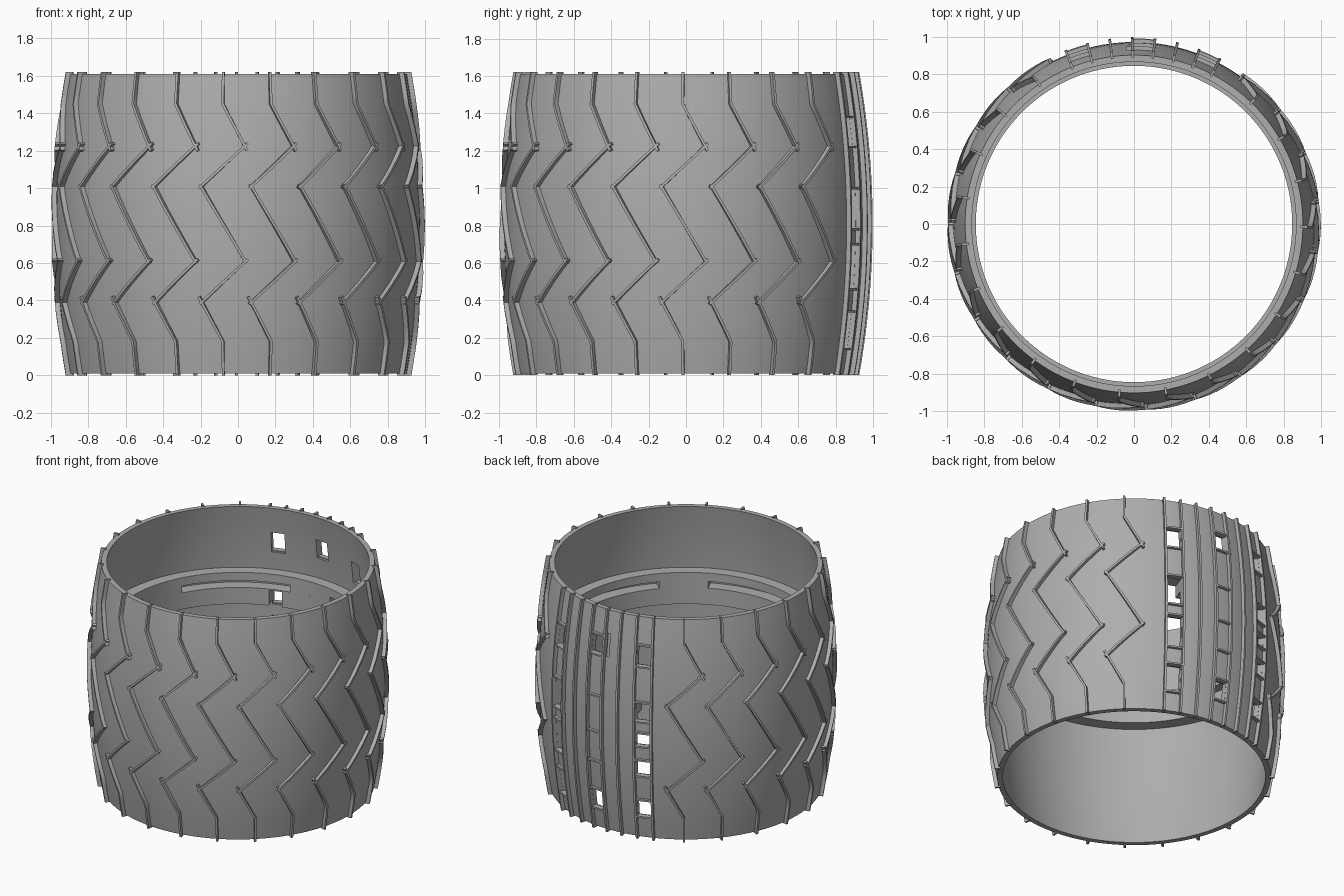
import bpy, bmesh, math

cube = bpy.data.objects.get("Cube")
if cube:
    bpy.data.objects.remove(cube)

H = 1.62
MID = H / 2
COVER = 0.026      # height of the raised treads


def skin_radius(z):
    """Barrel-shaped outer surface."""
    return 0.972 - 0.07 * ((z - MID) / 0.8) ** 2


metal = bpy.data.materials.new("grey_metal")
metal.use_nodes = True
metal.diffuse_color = (0.42, 0.42, 0.42, 1)
metal.node_tree.nodes["Principled BSDF"].inputs["Base Color"].default_value = (0.42, 0.42, 0.42, 1)


def finish(bm, name, smooth=True):
    bmesh.ops.recalc_face_normals(bm, faces=bm.faces)
    mesh = bpy.data.meshes.new(name)
    bm.to_mesh(mesh)
    bm.free()
    mesh.materials.append(metal)
    obj = bpy.data.objects.new(name, mesh)
    bpy.context.collection.objects.link(obj)
    if smooth:
        shade(obj)
    return obj


def shade(obj):
    bpy.ops.object.select_all(action='DESELECT')
    obj.select_set(True)
    bpy.context.view_layer.objects.active = obj
    bpy.ops.object.shade_smooth_by_angle(angle=math.radians(30))


def skin_loops(bm, loops, closed):
    """Join a row of matching vertex loops into a solid."""
    n = len(loops[0])
    pairs = list(zip(loops, loops[1:]))
    if closed:
        pairs.append((loops[-1], loops[0]))
    else:
        bm.faces.new(loops[0])
        bm.faces.new(loops[-1][::-1])
    for a, b in pairs:
        for i in range(n):
            j = (i + 1) % n
            bm.faces.new((a[i], a[j], b[j], b[i]))


def sector(bm, profile, a0=0, a1=360, step=2.5):
    """Turn an (r, z) outline around z between two angles."""
    full = a1 - a0 >= 360
    n = max(1, round((a1 - a0) / step))
    loops = []
    for i in range(n if full else n + 1):
        a = math.radians(a0 + (a1 - a0) * i / n)
        loops.append([bm.verts.new((r * math.cos(a), r * math.sin(a), z)) for r, z in profile])
    skin_loops(bm, loops, full)


def box(r0, r1, z0, z1):
    return [(r0, z0), (r1, z0), (r1, z1), (r0, z1)]


def tread(bm, path, width=0.014, height=COVER):
    """Raised strip along (angle, z) points on the barrel."""
    pts = []
    for (a, z), (b, w) in zip(path, path[1:]):
        n = max(2, math.ceil(abs(w - z) / 0.08))
        pts += [(a + (b - a) * i / n, z + (w - z) * i / n) for i in range(n)]
    pts.append(path[-1])
    loops = []
    for i, (a, z) in enumerate(pts):
        p, q = pts[max(i - 1, 0)], pts[min(i + 1, len(pts) - 1)]
        ds, dz = math.radians(q[0] - p[0]) * 0.95, q[1] - p[1]
        length = math.hypot(ds, dz)
        ns, nz = -dz / length * width / 2, ds / length * width / 2
        loop = []
        for side, lift in ((-1, -0.012), (1, -0.012), (1, height), (-1, height)):
            zz = min(max(z + side * nz, 0), H)
            r = skin_radius(zz) + lift
            t = math.radians(a) + side * ns / 0.95
            loop.append(bm.verts.new((r * math.cos(t), r * math.sin(t), zz)))
        loops.append(loop)
    skin_loops(bm, loops, False)


# Window columns on the back: start angle and window heights
CELL = 7
FIRST = 62.5
columns = [
    (FIRST, [(0.14, 0.34), (0.46, 0.70), (0.78, 1.0), (1.22, 1.38)]),
    (FIRST + 3 * CELL, [(0.16, 0.31), (1.29, 1.43)]),
    (FIRST + 6 * CELL, [(0.17, 0.30), (0.48, 0.60), (0.70, 0.80), (0.88, 1.02), (1.27, 1.42)]),
]

# Barrel wall
z_steps = [0.01 + (H - 0.02) * i / 20 for i in range(21)]
outline = [(skin_radius(z), z) for z in z_steps]
outline += [(skin_radius(z) - 0.036, z) for z in reversed(z_steps)]
bm = bmesh.new()
sector(bm, outline)
barrel = finish(bm, "barrel_wall", False)

# Inner mounting ring: two bands joined by five pillars
bm = bmesh.new()
sector(bm, box(0.845, 0.95, 0.91, 1.03))
lower_band = finish(bm, "inner_ring_lower_band", False)
bm = bmesh.new()
sector(bm, box(0.845, 0.95, 1.08, 1.14))
finish(bm, "inner_ring_upper_band")
bm = bmesh.new()
for k in range(5):
    sector(bm, box(0.845, 0.95, 1.025, 1.085), 79 + 72 * k, 101 + 72 * k)
finish(bm, "inner_ring_pillars")

# Cut the windows through the wall and ring
bm = bmesh.new()
for start, windows in columns:
    for z0, z1 in windows:
        sector(bm, box(0.8, 1.1, z0, z1), start + 0.5, start + CELL - 0.5)
cutter = finish(bm, "window_cutter", False)
cutter.hide_render = True
for obj in (barrel, lower_band):
    mod = obj.modifiers.new("windows", 'BOOLEAN')
    mod.operation = 'DIFFERENCE'
    mod.solver = 'EXACT'
    mod.object = cutter
    bpy.context.view_layer.objects.active = obj
    bpy.ops.object.modifier_apply(modifier=mod.name)
    shade(obj)
bpy.data.objects.remove(cutter)

# Zigzag treads around the wheel, leaving out the back panel
zigzag = [
    [(0, H), (0, 1.45), (7.8, 1.20)],
    [(8, 1.24), (-7.2, 1.0)],
    [(-7, 1.02), (7.5, 0.60)],
    [(8, 0.62), (-7.2, 0.38)],
    [(-7.5, 0.42), (0, 0.18), (0, 0)],
]
bm = bmesh.new()
for k in range(8, 27):
    turn = -1 + k * 360 / 23
    for path in zigzag:
        tread(bm, [(turn + a, z) for a, z in path])
finish(bm, "zigzag_treads")

# Straight ribs on the back panel
bm = bmesh.new()
for k in range(8):
    a = FIRST + k * CELL
    tread(bm, [(a, 0), (a, H)])
finish(bm, "back_ribs")

# Cross bars above and below each window
bm = bmesh.new()
for start, windows in columns:
    heights = [z for w in windows for z in w]
    if len(windows) == 2:
        heights += [0.52, 0.74, 1.0]
    for z in heights:
        sector(bm, box(skin_radius(z) - 0.02, skin_radius(z) + 0.02, z - 0.006, z + 0.006),
               start, start + CELL)
finish(bm, "window_cross_bars")
